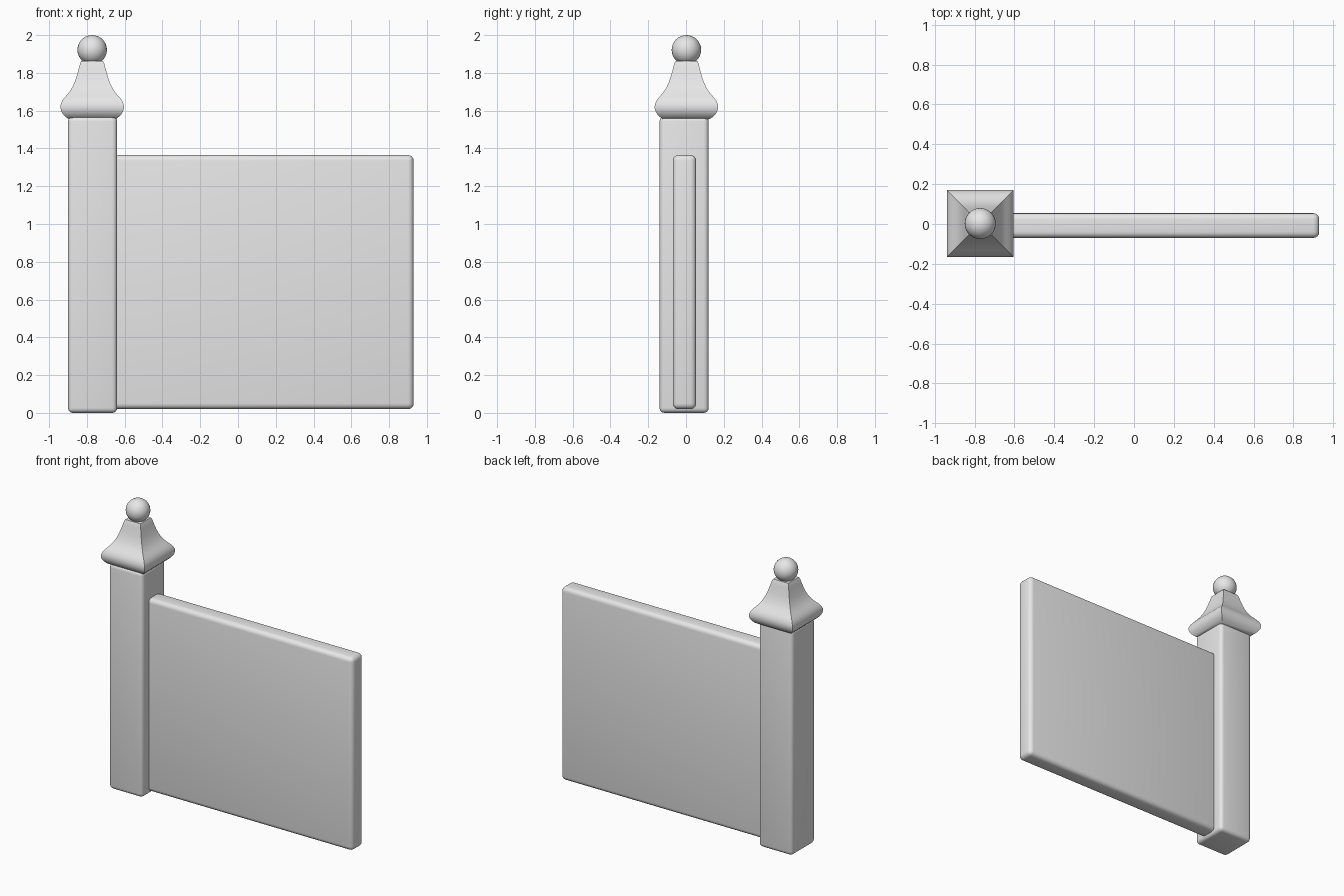
import bpy, bmesh, math

if "Cube" in bpy.data.objects:
    bpy.data.objects.remove(bpy.data.objects["Cube"])

stone = bpy.data.materials.new("light_grey")
stone.diffuse_color = (0.8, 0.8, 0.8, 1)
stone.use_nodes = True
stone.node_tree.nodes["Principled BSDF"].inputs["Base Color"].default_value = stone.diffuse_color


def finish(bm, name, angle):
    bmesh.ops.recalc_face_normals(bm, faces=bm.faces)
    me = bpy.data.meshes.new(name)
    bm.to_mesh(me)
    bm.free()
    ob = bpy.data.objects.new(name, me)
    bpy.context.collection.objects.link(ob)
    me.materials.append(stone)
    bpy.ops.object.select_all(action='DESELECT')
    ob.select_set(True)
    bpy.context.view_layer.objects.active = ob
    bpy.ops.object.shade_smooth_by_angle(angle=math.radians(angle))
    return ob


def rounded_box(name, lo, hi, radius):
    bm = bmesh.new()
    bmesh.ops.create_cube(bm, size=1)
    for v in bm.verts:
        for i in range(3):
            v.co[i] = hi[i] if v.co[i] > 0 else lo[i]
    bmesh.ops.bevel(bm, geom=bm.edges[:], offset=radius, segments=4,
                    profile=0.5, affect='EDGES')
    return finish(bm, name, 50)


def square_lathe(name, centre, profile):
    """Stack square rings of (half width, height) into a mitred solid."""
    bm = bmesh.new()
    rings = []
    for h, z in profile:
        rings.append([bm.verts.new((centre[0] + sx * h, centre[1] + sy * h, z))
                      for sx, sy in ((-1, -1), (1, -1), (1, 1), (-1, 1))])
    for a, b in zip(rings, rings[1:]):
        for i in range(4):
            j = (i + 1) % 4
            bm.faces.new((a[i], a[j], b[j], b[i]))
    bm.faces.new(rings[0][::-1])
    bm.faces.new(rings[-1])
    return finish(bm, name, 32)


# Square post and the wall panel that butts against it
rounded_box("post", (-0.90, -0.14, 0.0), (-0.64, 0.12, 1.57), 0.026)
rounded_box("wall_panel", (-0.66, -0.07, 0.02), (0.93, 0.054, 1.365), 0.03)

# Bell-shaped square cap
CX = -0.772
square_lathe("post_cap", (CX, 0.002), [
    (0.112, 1.553), (0.126, 1.557), (0.142, 1.568), (0.155, 1.582),
    (0.164, 1.598), (0.168, 1.615), (0.167, 1.632), (0.160, 1.650),
    (0.148, 1.667), (0.132, 1.685), (0.117, 1.704), (0.104, 1.726),
    (0.093, 1.750), (0.084, 1.776), (0.076, 1.804), (0.069, 1.830),
    (0.064, 1.850), (0.058, 1.862)])

# Ball finial
bm = bmesh.new()
bmesh.ops.create_uvsphere(bm, u_segments=32, v_segments=16, radius=0.078)
bmesh.ops.translate(bm, verts=bm.verts, vec=(CX, 0.002, 1.922))
finish(bm, "ball_finial", 60)
